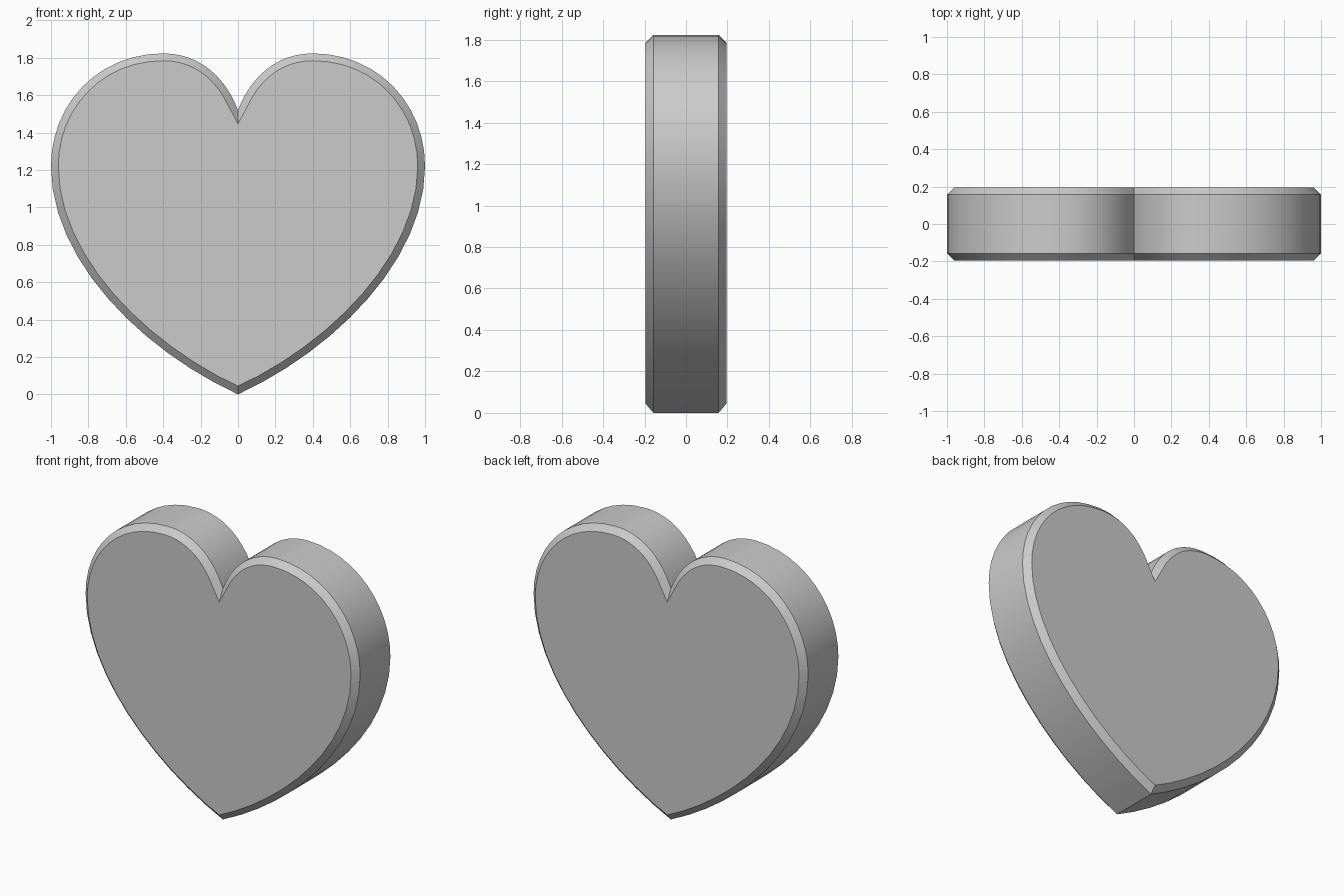
import bpy, bmesh, math
from mathutils import Vector
from mathutils.geometry import interpolate_bezier

if "Cube" in bpy.data.objects:
    bpy.data.objects.remove(bpy.data.objects["Cube"])

SEG = 12           # segments per curve span
HALF = 0.196       # half thickness
BEVEL = 0.039      # chamfer size

# Right half of the outline: tip -> side -> lobe top -> cleft (x, z)
spans = [
    [(0, 0), (0.52, 0.24), (1, 0.72), (1, 1.22)],
    [(1, 1.22), (1, 1.55), (0.75, 1.823), (0.4, 1.823)],
    [(0.4, 1.823), (0.2, 1.823), (0.065, 1.69), (0, 1.52)],
]
right = []
for s in spans:
    pts = interpolate_bezier(*[Vector((x, z, 0)) for x, z in s], SEG + 1)
    right += [Vector((p.x, p.y)) for p in pts[(1 if right else 0):]]

# Inset copy of the half outline for the flat faces
inner = []
for i, p in enumerate(right):
    if i == 0:
        inner.append(Vector((0, 0.045)))
    elif i == len(right) - 1:
        inner.append(Vector((0, 1.447)))
    else:
        t = (right[i + 1] - right[i - 1]).normalized()
        inner.append(p + Vector((-t.y, t.x)) * BEVEL)


def full_loop(half):
    return half + [Vector((-p.x, p.y)) for p in reversed(half[1:-1])]


outer_loop, inner_loop = full_loop(right), full_loop(inner)

# Four rings through the thickness, bridged and capped
bm = bmesh.new()
rings = []
for loop, y in ((inner_loop, -HALF), (outer_loop, BEVEL - HALF),
                (outer_loop, HALF - BEVEL), (inner_loop, HALF)):
    rings.append([bm.verts.new((p.x, y, p.y)) for p in loop])
n = len(outer_loop)
for a, b in zip(rings, rings[1:]):
    for i in range(n):
        j = (i + 1) % n
        bm.faces.new((a[i], b[i], b[j], a[j]))
bm.faces.new(rings[0])
bm.faces.new(rings[-1][::-1])
bmesh.ops.recalc_face_normals(bm, faces=bm.faces)

mesh = bpy.data.meshes.new("heart")
bm.to_mesh(mesh)
bm.free()
heart = bpy.data.objects.new("heart", mesh)
bpy.context.collection.objects.link(heart)

# Smooth rim, crisp chamfer edges
bpy.context.view_layer.objects.active = heart
heart.select_set(True)
bpy.ops.object.shade_smooth_by_angle(angle=math.radians(30))
